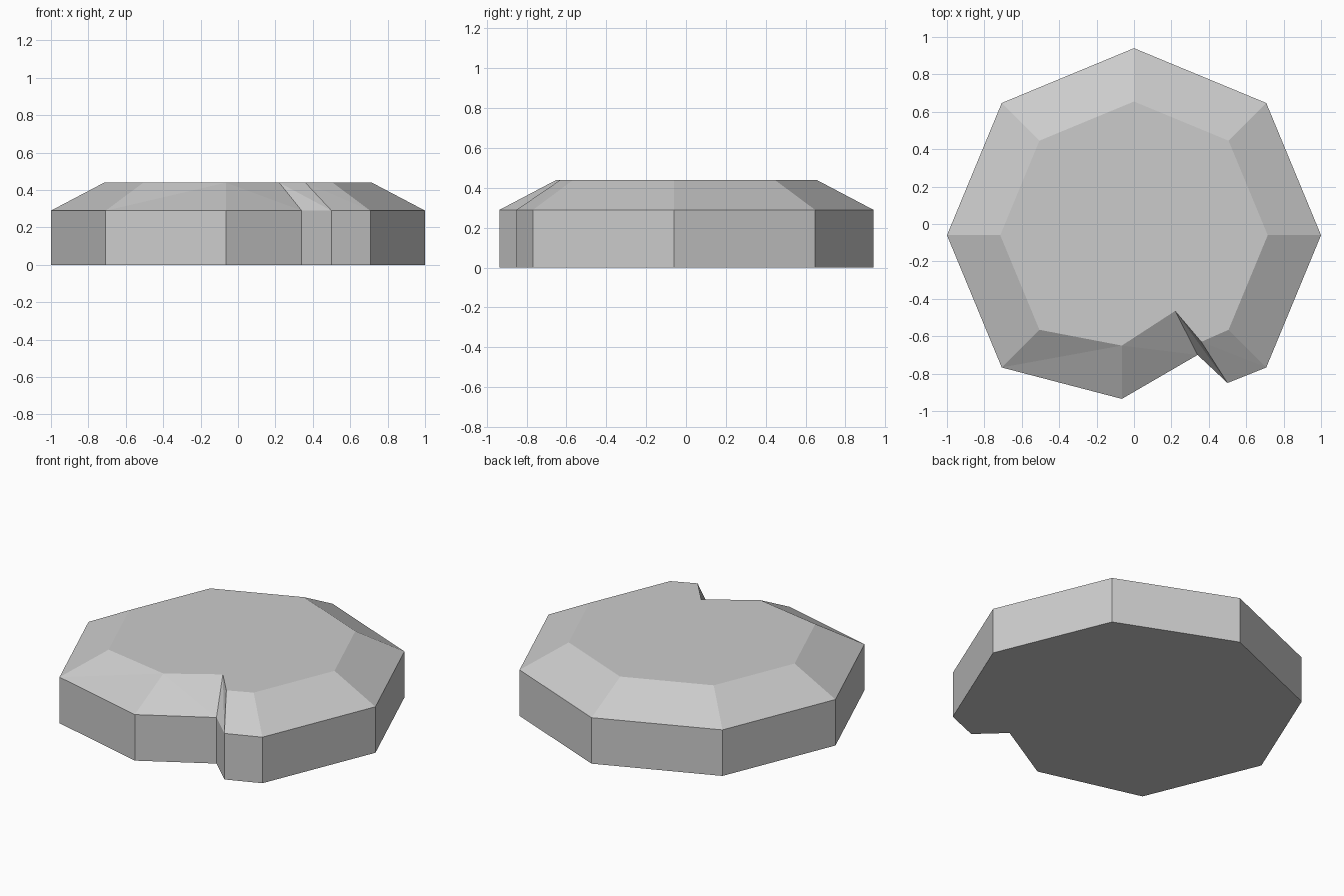
import bpy
import bmesh
from math import cos, sin, pi

if "Cube" in bpy.data.objects:
    bpy.data.objects.remove(bpy.data.objects["Cube"], do_unlink=True)

CENTRE_Y = -0.06
SHOULDER, TOP = 0.29, 0.44


def ring(radius, notch):
    """Octagon outline whose front side is replaced by the notch points."""
    angles = [i * pi / 4 for i in range(6)]
    points = [(radius * cos(a), CENTRE_Y + radius * sin(a)) for a in angles]
    corner = (radius * cos(-pi / 4), CENTRE_Y + radius * sin(-pi / 4))
    return points + notch + [corner]


# Pad outlines, wide at the rim and narrower on top
outer = ring(1.0, [(-0.065, -0.935), (0.34, -0.70), (0.50, -0.85)])
inner = ring(0.715, [(-0.065, -0.65), (0.22, -0.465), (0.36, -0.63)])

bm = bmesh.new()
base, rim, crown = [
    [bm.verts.new((x, y, z)) for x, y in outline]
    for outline, z in ((outer, 0), (outer, SHOULDER), (inner, TOP))
]

# Flat top and bottom, upright wall, sloped bevel
bm.faces.new(crown)
bm.faces.new(base[::-1])
count = len(base)
for i in range(count):
    j = (i + 1) % count
    bm.faces.new((base[i], base[j], rim[j], rim[i]))
    if i == 5:
        bm.faces.new((rim[i], rim[j], crown[j]))
        bm.faces.new((rim[i], crown[j], crown[i]))
    elif i in (6, 7, 8):
        bm.faces.new((rim[i], rim[j], crown[i]))
        bm.faces.new((rim[j], crown[j], crown[i]))
    else:
        bm.faces.new((rim[i], rim[j], crown[j], crown[i]))
bmesh.ops.recalc_face_normals(bm, faces=bm.faces)

mesh = bpy.data.meshes.new("notched_pad")
bm.to_mesh(mesh)
bm.free()
pad = bpy.data.objects.new("notched_pad", mesh)
bpy.context.collection.objects.link(pad)

# Plain light grey
grey = bpy.data.materials.new("light_grey")
grey.use_nodes = True
colour = (0.6, 0.6, 0.6, 1)
grey.diffuse_color = colour
grey.node_tree.nodes["Principled BSDF"].inputs["Base Color"].default_value = colour
mesh.materials.append(grey)
